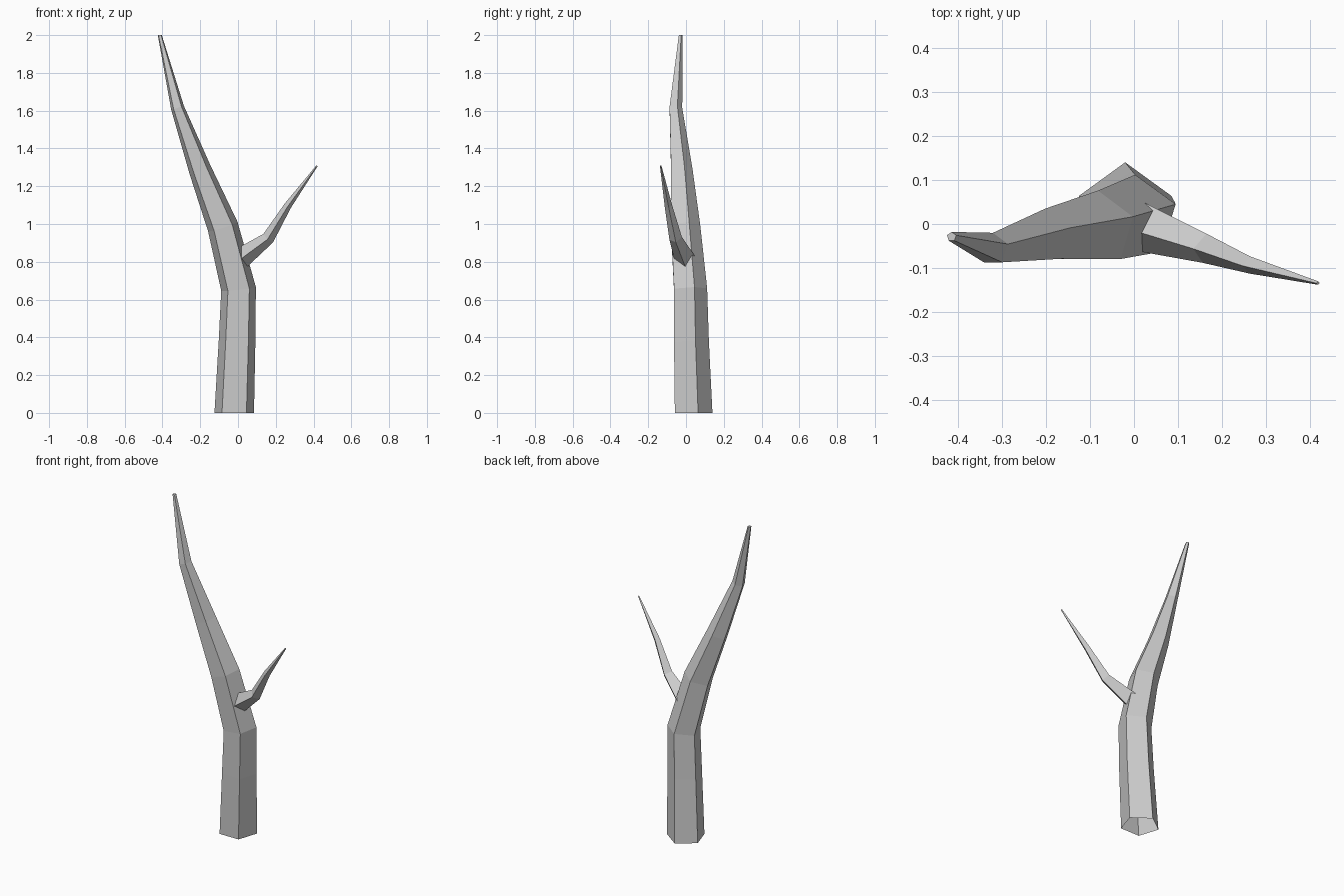
import bpy
import math
from mathutils import Vector

cube = bpy.data.objects.get("Cube")
if cube:
    bpy.data.objects.remove(cube, do_unlink=True)

# Single flat bark colour
bark = bpy.data.materials.new("grey_bark")
bark.use_nodes = True
colour = (0.6, 0.6, 0.6, 1)
bark.diffuse_color = colour
bark.node_tree.nodes["Principled BSDF"].inputs["Base Color"].default_value = colour


def limb(name, path, sides, toward, level_ends=False):
    """Tapered low-poly tube along (x, y, z, radius) points, open at its base."""
    points = [Vector(p[:3]) for p in path]
    last = len(points) - 1
    verts, faces = [], []
    for i, (centre, p) in enumerate(zip(points, path)):
        ahead = points[min(i + 1, last)] - centre
        behind = centre - points[max(i - 1, 0)]
        normal = (ahead.normalized() + behind.normalized()).normalized()
        if level_ends and i in (0, last):
            normal = Vector((0, 0, 1))
        u = Vector(toward)
        u = (u - normal * u.dot(normal)).normalized()
        v = normal.cross(u)
        for k in range(sides):
            a = math.tau * k / sides
            verts.append(centre + (u * math.cos(a) + v * math.sin(a)) * p[3])
    for i in range(last):
        for k in range(sides):
            a, b = i * sides + k, i * sides + (k + 1) % sides
            faces.append((a, b, b + sides, a + sides))
    faces.append(tuple(range(last * sides, (last + 1) * sides)))  # tip
    mesh = bpy.data.meshes.new(name)
    mesh.from_pydata(verts, [], faces)
    mesh.materials.append(bark)
    obj = bpy.data.objects.new(name, mesh)
    bpy.context.collection.objects.link(obj)
    return obj


# Five-sided leaning trunk, with one corner at the back
limb("trunk", [
    (-0.02, 0.03, 0, 0.11),
    (-0.005, 0.019, 0.38, 0.102),
    (0.003, 0.015, 0.655, 0.097),
    (-0.08, -0.01, 0.985, 0.086),
    (-0.2, -0.028, 1.285, 0.063),
    (-0.32, -0.057, 1.615, 0.037),
    (-0.414, -0.029, 2, 0.011),
], 5, (0, 1, 0), level_ends=True)

# Four-sided side branch, rooted inside the trunk
limb("side_branch", [
    (0.01, -0.005, 0.815, 0.057),
    (0.16, -0.055, 0.925, 0.034),
    (0.263, -0.093, 1.096, 0.02),
    (0.418, -0.134, 1.308, 0.004),
], 4, (0, -0.2, 1))
